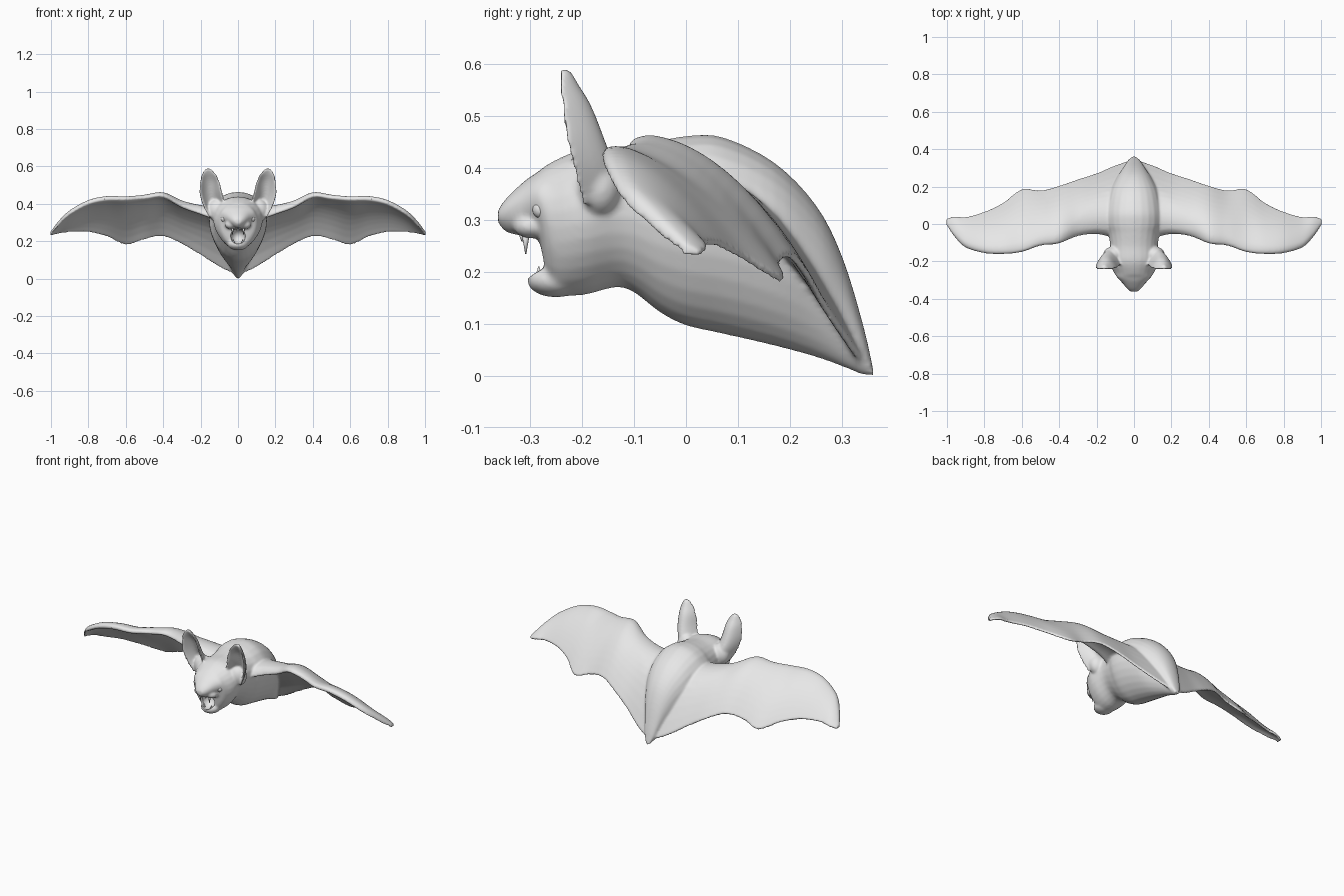
import bpy, bmesh, math
from mathutils import Vector, Matrix

cube = bpy.data.objects.get("Cube")
if cube:
    bpy.data.objects.remove(cube, do_unlink=True)

grey = bpy.data.materials.new("plain_grey")
grey.use_nodes = True
grey.diffuse_color = (0.8, 0.8, 0.8, 1)
grey.node_tree.nodes["Principled BSDF"].inputs["Base Color"].default_value = (0.8, 0.8, 0.8, 1)


def smooth_rows(rows, steps):
    """Catmull-Rom interpolation between rows of numbers."""
    out = []
    last = len(rows) - 1
    for i in range(last):
        a, b = rows[max(i - 1, 0)], rows[i]
        c, d = rows[i + 1], rows[min(i + 2, last)]
        for s in range(steps):
            t = s / steps
            out.append([0.5 * (2 * q + (r - p) * t + (2 * p - 5 * q + 4 * r - w) * t ** 2
                               + (3 * q - p - 3 * r + w) * t ** 3)
                        for p, q, r, w in zip(a, b, c, d)])
    out.append(list(rows[-1]))
    return out


def loft(bm, rings):
    """Skin closed rings and cap both ends."""
    loops = [[bm.verts.new(p) for p in ring] for ring in rings]
    n = len(loops[0])
    for a, b in zip(loops, loops[1:]):
        for i in range(n):
            j = (i + 1) % n
            bm.faces.new((a[i], a[j], b[j], b[i]))
    bm.faces.new(loops[0])
    bm.faces.new(loops[-1])


def ball(bm, centre, radii):
    matrix = Matrix.Translation(centre) @ Matrix.Diagonal((*radii, 1))
    bmesh.ops.create_uvsphere(bm, u_segments=24, v_segments=16, radius=1, matrix=matrix)


def make_object(bm, name):
    bmesh.ops.recalc_face_normals(bm, faces=bm.faces)
    for f in bm.faces:
        f.smooth = True
    mesh = bpy.data.meshes.new(name)
    bm.to_mesh(mesh)
    bm.free()
    mesh.materials.append(grey)
    obj = bpy.data.objects.new(name, mesh)
    bpy.context.collection.objects.link(obj)
    return obj


# Head and torso sections: y, bottom, top, half width
TORSO = [
    (-0.362, 0.295, 0.318, 0.018), (-0.345, 0.276, 0.342, 0.038),
    (-0.31, 0.268, 0.375, 0.065), (-0.285, 0.262, 0.392, 0.088),
    (-0.26, 0.165, 0.41, 0.105), (-0.2, 0.155, 0.435, 0.13),
    (-0.12, 0.17, 0.44, 0.125), (-0.05, 0.122, 0.452, 0.135),
    (0.0, 0.097, 0.461, 0.15), (0.07, 0.081, 0.459, 0.15),
    (0.17, 0.058, 0.41, 0.13), (0.25, 0.036, 0.328, 0.09),
    (0.3, 0.018, 0.23, 0.058), (0.34, 0.002, 0.1, 0.032), (0.36, 0, 0.012, 0.012)]

# Wing sections: x, leading y and z, trailing y and z, arch, thickness
WING = [
    (0.0, -0.03, 0.34, 0.345, 0.02, 0.13, 0.09), (0.1, -0.055, 0.35, 0.312, 0.066, 0.12, 0.075),
    (0.2, -0.045, 0.37, 0.27, 0.13, 0.09, 0.045), (0.3, -0.06, 0.4, 0.238, 0.188, 0.07, 0.028),
    (0.4, -0.1, 0.45, 0.203, 0.23, 0.06, 0.02), (0.5, -0.112, 0.44, 0.178, 0.214, 0.055, 0.018),
    (0.6, -0.146, 0.433, 0.185, 0.185, 0.05, 0.018), (0.7, -0.157, 0.434, 0.112, 0.228, 0.042, 0.018),
    (0.8, -0.152, 0.412, 0.064, 0.253, 0.034, 0.017), (0.9, -0.122, 0.357, 0.036, 0.253, 0.022, 0.015),
    (0.96, -0.065, 0.3, 0.04, 0.245, 0.01, 0.012), (1.005, 0.0, 0.243, 0.026, 0.235, 0, 0.006)]

# Ear sections: centre x, back y, z, half width, cup depth
EAR = [
    (0.108, -0.125, 0.33, 0.05, 0.075), (0.13, -0.137, 0.4, 0.064, 0.08),
    (0.145, -0.158, 0.46, 0.064, 0.073), (0.151, -0.182, 0.52, 0.055, 0.057),
    (0.156, -0.206, 0.56, 0.039, 0.038), (0.16, -0.222, 0.588, 0.017, 0.018)]


def torso_ring(row):
    y, low, high, width = row
    ring = []
    for i in range(28):
        a = math.tau * i / 28
        x = width * math.cos(a) * (1 + 0.2 * math.sin(a))
        ring.append(Vector((x, y, (low + high) / 2 + (high - low) / 2 * math.sin(a))))
    return ring


def wing_ring(row, side):
    x, y0, z0, y1, z1, arch, thick = row
    upper, lower = [], []
    across = Vector((0, z0 - z1, y1 - y0)).normalized()
    for i in range(15):
        t = (i / 14) ** 1.4
        mid = Vector((side * x, y0 + (y1 - y0) * t, z0 + (z1 - z0) * t + 4 * arch * t * (1 - t)))
        half = 0.008 + thick * min(1, math.sqrt(t / 0.1)) * (1 - t) ** 1.2
        upper.append(mid + across * min(half, 0.028) * 0.6)
        lower.append(mid - across * half)
    return upper + lower[::-1]


def ear_ring(row, side):
    x, y, z, width, depth = row
    back, front = [], []
    for i in range(13):
        u = -1 + i / 6
        back.append(Vector((side * (x + width * u), y - depth * u * u, z)))
        inner = 0.024 + (0.95 * depth - 0.024) * u * u
        front.append(Vector((side * (x + 0.78 * width * u), y - inner, z)))
    return back + front[::-1]


# Whole skin, later fused into one surface
skin = bmesh.new()
loft(skin, [torso_ring(r) for r in smooth_rows(TORSO, 4)])
ball(skin, (0, -0.25, 0.184), (0.055, 0.056, 0.033))     # lower jaw
ball(skin, (0, -0.338, 0.31), (0.032, 0.024, 0.024))     # nose
for side in (-1, 1):
    loft(skin, [wing_ring(r, side) for r in smooth_rows(WING, 5)])
    loft(skin, [ear_ring(r, side) for r in smooth_rows(EAR, 4)])
    ball(skin, (side * 0.11, -0.165, 0.365), (0.055, 0.045, 0.06))    # ear root
    ball(skin, (side * 0.036, -0.298, 0.288), (0.034, 0.034, 0.024))  # upper lip
    ball(skin, (side * 0.075, -0.235, 0.27), (0.03, 0.038, 0.05))     # cheek
bat = make_object(skin, "bat_skin")

fuse = bat.modifiers.new("fuse", 'REMESH')
fuse.mode = 'VOXEL'
fuse.voxel_size = 0.006
fuse.use_smooth_shade = True
soften = bat.modifiers.new("soften", 'SMOOTH')
soften.factor = 0.5
soften.iterations = 8

# Open mouth
hollow = bmesh.new()
ball(hollow, (0, -0.285, 0.226), (0.04, 0.055, 0.042))
cutter = make_object(hollow, "mouth_cutter")
cutter.hide_render = True
cutter.hide_viewport = True
cut = bat.modifiers.new("mouth", 'BOOLEAN')
cut.operation = 'DIFFERENCE'
cut.object = cutter

# Eyes
eyes = bmesh.new()
for side in (-1, 1):
    ball(eyes, (side * 0.075, -0.279, 0.32), (0.016, 0.016, 0.017))
make_object(eyes, "eyes")

# Fangs: x, y, root z, length (negative points down)
teeth = bmesh.new()
for side in (-1, 1):
    for x, y, z, length in ((0.029, -0.308, 0.28, -0.046), (0.01, -0.315, 0.278, -0.02),
                            (0.024, -0.283, 0.185, 0.025)):
        matrix = Matrix.Translation((side * x, y, z + length / 2))
        if length < 0:
            matrix = matrix @ Matrix.Rotation(math.pi, 4, 'X')
        bmesh.ops.create_cone(teeth, cap_ends=True, segments=12, radius1=0.009, radius2=0.001,
                              depth=abs(length), matrix=matrix)
make_object(teeth, "teeth")
